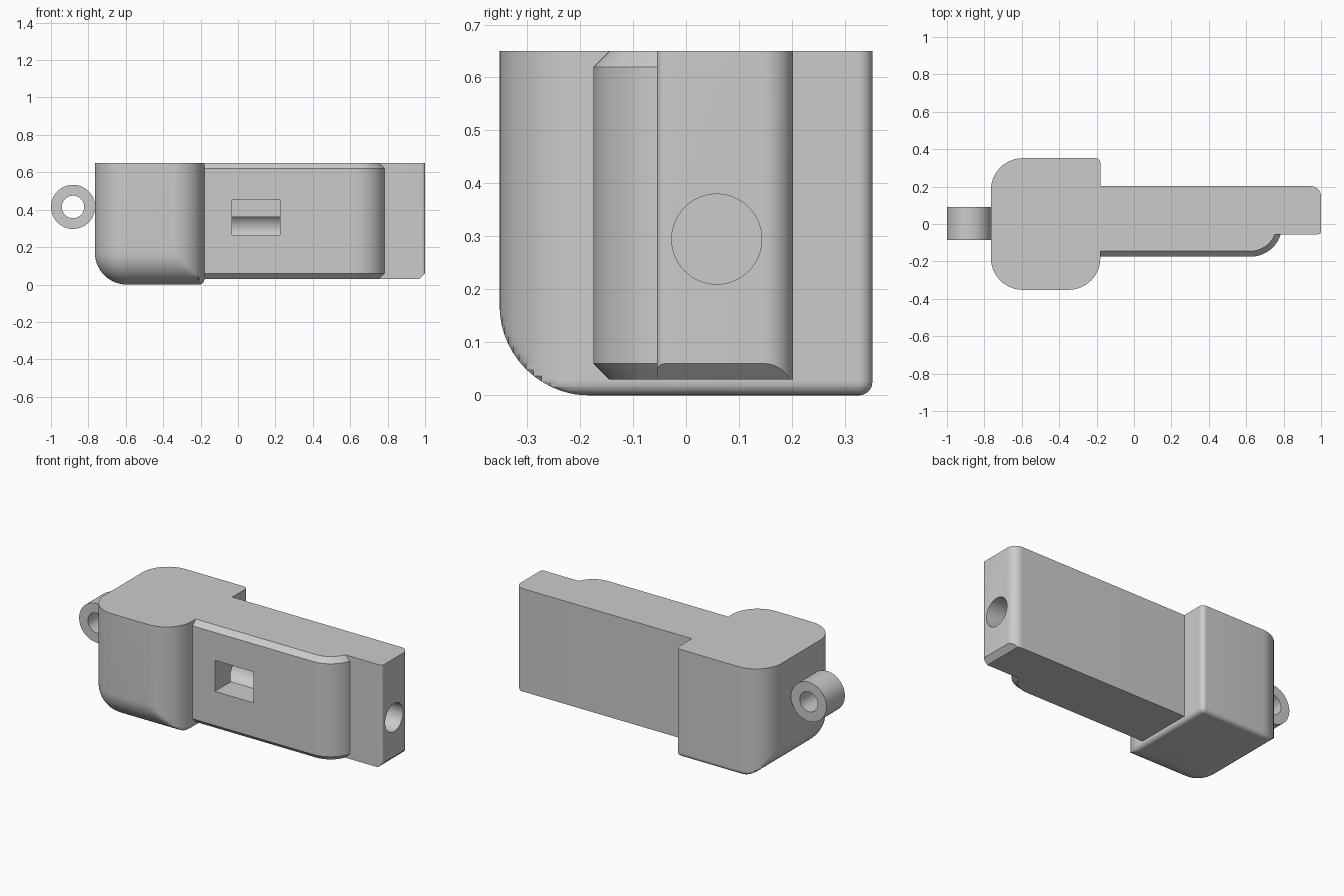
import bpy, bmesh, math
from mathutils import Vector

if "Cube" in bpy.data.objects:
    bpy.data.objects.remove(bpy.data.objects["Cube"])

N = 14  # segments per rounded corner

grey = bpy.data.materials.new("light grey plastic")
grey.diffuse_color = (0.6, 0.6, 0.6, 1)
grey.use_nodes = True
grey.node_tree.nodes["Principled BSDF"].inputs["Base Color"].default_value = grey.diffuse_color


def loft(name, rings):
    """Skin closed rings of 3D points and cap both ends."""
    bm = bmesh.new()
    vs = [[bm.verts.new(p) for p in ring] for ring in rings]
    n = len(vs[0])
    for a, b in zip(vs, vs[1:]):
        for i in range(n):
            j = (i + 1) % n
            bm.faces.new((a[i], a[j], b[j], b[i]))
    bm.faces.new(vs[0][::-1])
    bm.faces.new(vs[-1])
    bmesh.ops.remove_doubles(bm, verts=bm.verts, dist=1e-5)
    bmesh.ops.recalc_face_normals(bm, faces=bm.faces)
    me = bpy.data.meshes.new(name)
    bm.to_mesh(me)
    bm.free()
    ob = bpy.data.objects.new(name, me)
    bpy.context.collection.objects.link(ob)
    me.materials.append(grey)
    return ob


def arc(cx, cy, r, a0, a1, n=N):
    return [(cx + r * math.cos(math.radians(a0 + (a1 - a0) * i / n)),
             cy + r * math.sin(math.radians(a0 + (a1 - a0) * i / n))) for i in range(n + 1)]


def extrude(name, pts, z0, z1):
    return loft(name, [[(x, y, z) for x, y in pts] for z in (z0, z1)])


def rod(name, c, axis, r, half, n=64):
    """Cylinder along x or y."""
    rings = []
    for s in (-half, half):
        ring = []
        for u, v in arc(0, 0, r, 0, 360, n)[:-1]:
            off = (s, u, v) if axis == "x" else (u, s, v)
            ring.append(Vector(c) + Vector(off))
        rings.append(ring)
    return loft(name, rings)


def box(name, x0, x1, y0, y1, z0, z1):
    return extrude(name, [(x0, y0), (x1, y0), (x1, y1), (x0, y1)], z0, z1)


def boolean(ob, tool, op):
    m = ob.modifiers.new(op, "BOOLEAN")
    m.object, m.operation, m.solver = tool, op, "EXACT"
    bpy.context.view_layer.objects.active = ob
    bpy.ops.object.modifier_apply(modifier=m.name)


# Head: block with large rounds at left and front, small ones at right and back
L, R, F, B, TOP = -0.765, -0.18, -0.352, 0.352, 0.65
BIG, SMALL = 0.17, 0.026


def inset(z, r):
    return r - math.sqrt(max(0, r * r - (r - z) ** 2)) if z < r else 0


heights = [BIG * (1 - math.cos(math.pi / 2 * i / N)) for i in range(N + 1)]
heights += [SMALL * k for k in (0.08, 0.3, 0.6, 1)] + [TOP]
rings = []
for z in sorted(heights):
    b, s = inset(z, BIG), inset(z, SMALL)
    ring = arc(L + BIG, F + BIG, BIG - b, 180, 270)
    ring += [(x, max(y, F + b)) for x, y in arc(R - BIG, F + BIG, BIG - s, 270, 360)]
    ring += arc(R - SMALL, B - SMALL, SMALL - s, 0, 90)
    ring += [(max(x, L + b), y) for x, y in arc(L + BIG, B - BIG, BIG - s, 90, 180)]
    rings.append([(x, y, z) for x, y in ring])
head = loft("whistle_head", rings)

# Mouthpiece bar with rounded end corners and a chamfered lower end
bar = [(R, 0.202), (R, -0.055)]
bar += arc(0.985, -0.04, 0.015, 270, 360, 6) + arc(0.945, 0.147, 0.055, 0, 90)
mouthpiece = extrude("mouthpiece", bar, 0.03, TOP)
bm = bmesh.new()
bm.from_mesh(mouthpiece.data)
cut = bmesh.ops.bisect_plane(bm, geom=bm.verts[:] + bm.edges[:] + bm.faces[:],
                             plane_co=(1, 0, 0.06), plane_no=(1, 0, -1), clear_outer=True)
bmesh.ops.holes_fill(bm, edges=[e for e in bm.edges if e.is_boundary])
bmesh.ops.recalc_face_normals(bm, faces=bm.faces)
bm.to_mesh(mouthpiece.data)
bm.free()

# Raised front panel with chamfered top and bottom rims
rings = []
for z, r in ((0.03, 0.14), (0.06, 0.17), (0.62, 0.17), (TOP, 0.14)):
    pts = [(R, -0.005), (R, -0.005 - r)] + arc(0.622, -0.005, r, 270, 360)
    rings.append([(x, y, z) for x, y in pts])
panel = loft("front_panel", rings)
boolean(mouthpiece, panel, "UNION")

# Air bore along the bar and sound window in the front
bore = rod("bore_cutter", (0.3, 0.058, 0.295), "x", 0.085, 0.8)
window = box("window_cutter", -0.032, 0.225, -0.3, 0.003, 0.265, 0.452)
boolean(mouthpiece, window, "DIFFERENCE")
boolean(mouthpiece, bore, "DIFFERENCE")
boolean(head, bore, "DIFFERENCE")

# Cord ring on the left end
ring = rod("cord_ring", (-0.882, 0.003, 0.415), "y", 0.118, 0.088)
eye = rod("eye_cutter", (-0.882, 0.003, 0.415), "y", 0.06, 0.3)
boolean(ring, eye, "DIFFERENCE")

for tool in (panel, bore, window, eye):
    bpy.data.objects.remove(tool)

for ob in (head, mouthpiece, ring):
    bpy.ops.object.select_all(action="DESELECT")
    ob.select_set(True)
    bpy.context.view_layer.objects.active = ob
    bpy.ops.object.shade_smooth_by_angle(angle=math.radians(30))
